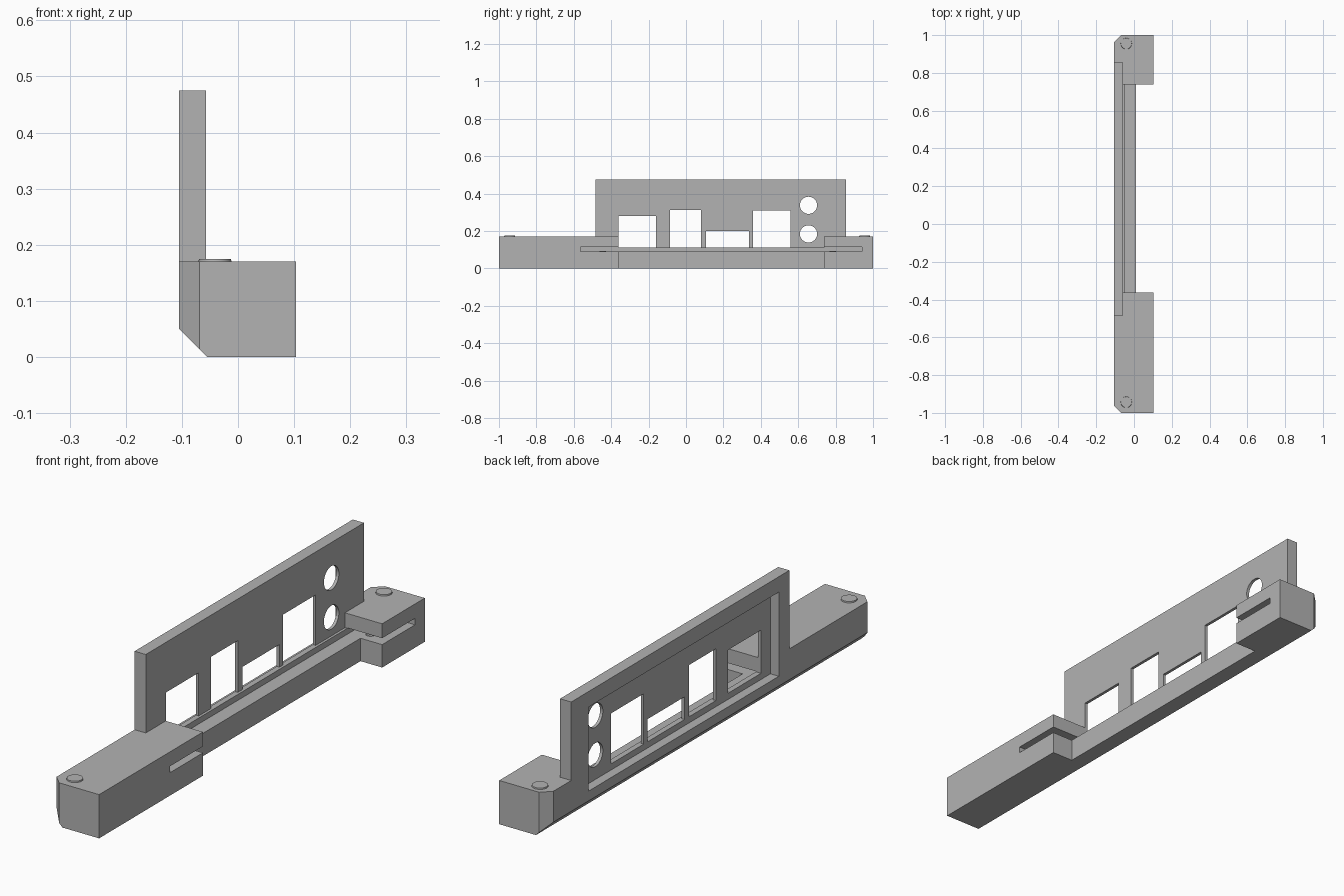
import bpy, bmesh, math
from mathutils import Matrix

if "Cube" in bpy.data.objects:
    bpy.data.objects.remove(bpy.data.objects["Cube"])

grey = bpy.data.materials.new("plain_grey")
grey.use_nodes = True
colour = (0.45, 0.45, 0.45, 1)
grey.diffuse_color = colour
grey.node_tree.nodes["Principled BSDF"].inputs["Base Color"].default_value = colour


def make(name, bm):
    bmesh.ops.recalc_face_normals(bm, faces=bm.faces)
    mesh = bpy.data.meshes.new(name)
    bm.to_mesh(mesh)
    bm.free()
    mesh.materials.append(grey)
    obj = bpy.data.objects.new(name, mesh)
    bpy.context.collection.objects.link(obj)
    return obj


def prism(name, points, offset):
    bm = bmesh.new()
    face = bm.faces.new([bm.verts.new(p) for p in points])
    grown = bmesh.ops.extrude_face_region(bm, geom=[face])["geom"]
    moved = [v for v in grown if isinstance(v, bmesh.types.BMVert)]
    bmesh.ops.translate(bm, verts=moved, vec=offset)
    return make(name, bm)


def box(name, x, y, z):
    corners = [(x[0], y[0], z[0]), (x[1], y[0], z[0]), (x[1], y[1], z[0]), (x[0], y[1], z[0])]
    return prism(name, corners, (0, 0, z[1] - z[0]))


def cylinder(name, radius, depth, centre, along_x=False, top=1.0):
    bm = bmesh.new()
    turn = Matrix.Rotation(math.pi / 2, 4, "Y") if along_x else Matrix()
    bmesh.ops.create_cone(bm, cap_ends=True, segments=40, radius1=radius, radius2=radius * top,
                          depth=depth, matrix=Matrix.Translation(centre) @ turn)
    return make(name, bm)


def cut(target, cutter):
    mod = target.modifiers.new(cutter.name, "BOOLEAN")
    mod.operation, mod.solver, mod.object = "DIFFERENCE", "EXACT", cutter
    bpy.context.view_layer.objects.active = target
    bpy.ops.object.modifier_apply(modifier=mod.name)
    bpy.data.objects.remove(cutter)


BACK, FRONT, INNER = -0.105, 0.103, -0.057
BASE_TOP, TOP = 0.17, 0.475
MID = (-0.362, 0.738)          # open bay between the end blocks

# Full-length body with the chamfered lower edge
body = prism("connector_panel_frame",
             [(-0.055, -1, 0), (FRONT, -1, 0), (FRONT, -1, TOP), (BACK, -1, TOP), (BACK, -1, 0.05)],
             (0, 2, 0))

# Space above the end blocks, leaving the upright panel
cut(body, box("above_blocks", (INNER, 1), (-2, 2), (BASE_TOP, 1)))
cut(body, box("front_space", (-1, 1), (-2, -0.485), (BASE_TOP, 1)))
cut(body, box("rear_space", (-1, 1), (0.855, 2), (BASE_TOP, 1)))

# Chamfered vertical corners
for s in (-1, 1):
    cut(body, prism("corner", [(BACK - 0.1, s * 0.865, -1), (BACK + 0.137, s * 1.1, -1),
                               (BACK - 0.1, s * 1.1, -1)], (0, 0, 2)))

# Bay, stepped rail and board slot
cut(body, box("bay", (0.01, 1), MID, (-1, 1)))
cut(body, box("step", (INNER, 1), MID, (0.112, 1)))
cut(body, box("slot", (-0.047, 1), (-0.565, 0.94), (0.089, 0.114)))

# Recess behind the panel
cut(body, box("recess", (-1, -0.069), (-0.42, 0.75), (0.088, 0.415)))

# Connector openings: start, end, top
for y0, y1, z1 in ((-0.362, -0.16, 0.28), (-0.085, 0.08, 0.313),
                   (0.108, 0.336, 0.2), (0.358, 0.558, 0.308)):
    cut(body, box("opening", (-0.2, -0.05), (y0, y1), (0.112, z1)))
for z in (0.337, 0.184):
    cut(body, cylinder("round_opening", 0.046, 0.1, (-0.08, 0.655, z), True))

# Low studs on the blocks and small pegs inside the slot
studs = [cylinder("front_stud", 0.031, 0.015, (-0.041, -0.943, 0.1675), top=0.92),
         cylinder("rear_stud", 0.031, 0.015, (-0.041, 0.955, 0.1675), top=0.92),
         cylinder("front_peg", 0.018, 0.01, (0.02, -0.445, 0.088), top=0.9),
         cylinder("rear_peg", 0.018, 0.01, (0.02, 0.785, 0.088), top=0.9)]

for obj in [body] + studs:
    bpy.ops.object.select_all(action="DESELECT")
    obj.select_set(True)
    bpy.context.view_layer.objects.active = obj
    bpy.ops.object.shade_smooth_by_angle(angle=math.radians(30))
